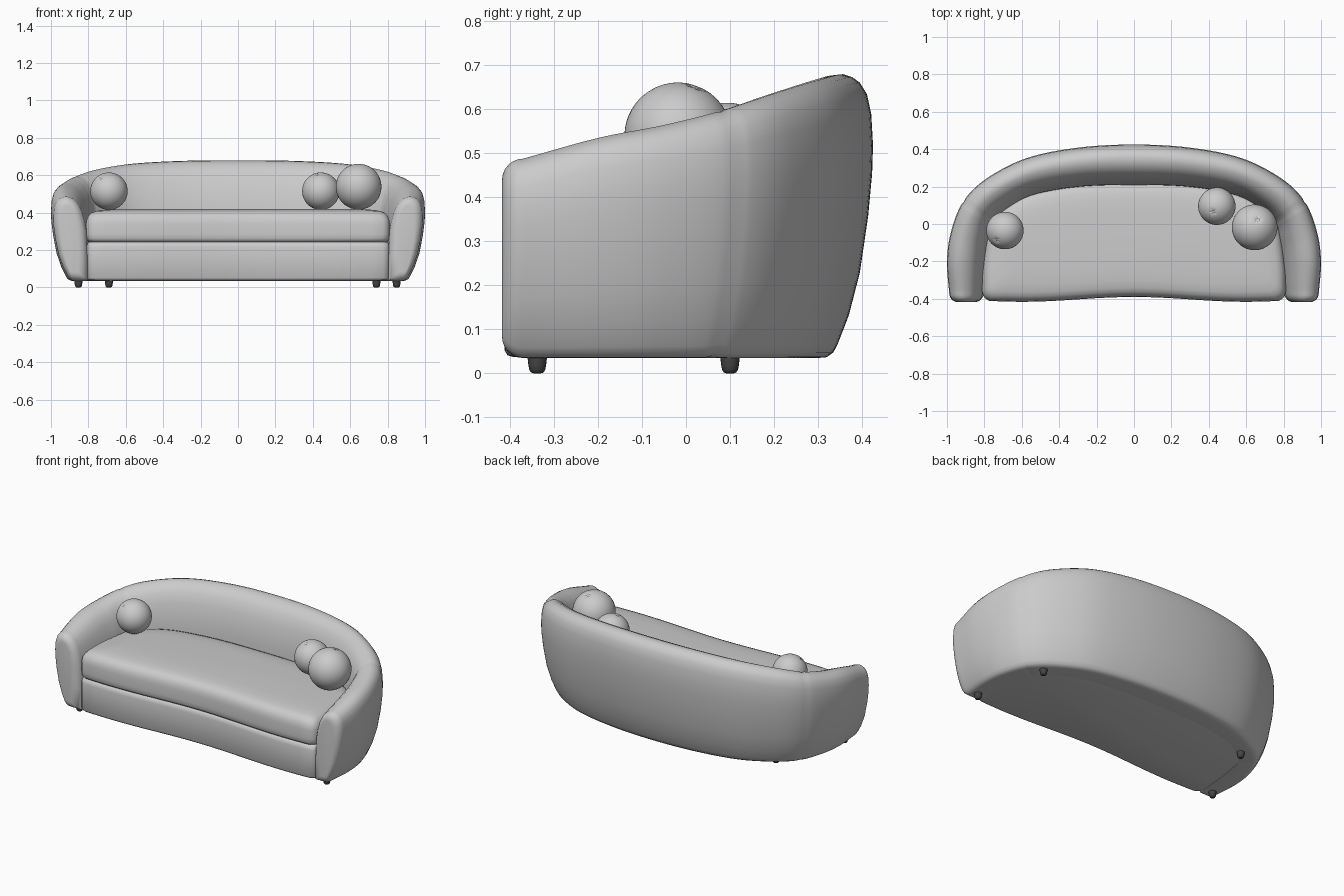
import bpy, bmesh, math
from mathutils import Vector

if "Cube" in bpy.data.objects:
    bpy.data.objects.remove(bpy.data.objects["Cube"])

N = 8  # samples per spline span


def finish(name, bm, angle=45):
    bmesh.ops.recalc_face_normals(bm, faces=bm.faces)
    me = bpy.data.meshes.new(name)
    bm.to_mesh(me)
    bm.free()
    ob = bpy.data.objects.new(name, me)
    bpy.context.collection.objects.link(ob)
    bpy.ops.object.select_all(action='DESELECT')
    ob.select_set(True)
    bpy.context.view_layer.objects.active = ob
    bpy.ops.object.shade_smooth_by_angle(angle=math.radians(angle))
    return ob


def loft(bm, rings):
    loops = [[bm.verts.new(p) for p in r] for r in rings]
    for a, b in zip(loops, loops[1:]):
        for i in range(len(a)):
            j = (i + 1) % len(a)
            bm.faces.new((a[i], a[j], b[j], b[i]))
    bm.faces.new(loops[0])
    bm.faces.new(loops[-1])


def spline(pts):
    pts = [Vector(p) for p in pts]
    out = []
    for i in range(len(pts) - 1):
        p1, p2 = pts[i], pts[i + 1]
        p0 = pts[i - 1] if i else 2 * p1 - p2
        p3 = pts[i + 2] if i + 2 < len(pts) else 2 * p2 - p1
        for k in range(N):
            t = k / N
            out.append(0.5 * (2 * p1 + (p2 - p0) * t + (2 * p0 - 5 * p1 + 4 * p2 - p3) * t**2
                              + (3 * p1 - p0 - 3 * p2 + p3) * t**3))
    return out + [pts[-1]]


# Wrap-around shell stations: outer x, y, inner x, y, top height
half = [(0.988, -0.37, 0.81, -0.37, 0.488), (1.0, -0.2, 0.795, -0.2, 0.535),
        (0.978, -0.04, 0.78, -0.09, 0.563), (0.913, 0.12, 0.755, 0.01, 0.597),
        (0.79, 0.242, 0.67, 0.09, 0.632), (0.575, 0.352, 0.53, 0.16, 0.662),
        (0.3, 0.408, 0.28, 0.202, 0.677), (0, 0.425, 0, 0.21, 0.68)]
full = half + [(-a, b, -c, d, h) for a, b, c, d, h in half[-2::-1]]
stations = spline(full)

# Cross-section: outer side (inward offset, height fraction), inner side (width fraction, height fraction)
outer = [(.125, 0), (.105, 0.003), (.09, .02), (.08, .05), (.055, .15), (.03, .3), (.011, .5),
         (.002, .65), (0, .75), (.004, .86), (.014, .93), (.03, .97), (.048, .99), (.068, 1)]
inner = [(.45, .995), (.6, .972), (.74, .92), (.86, .83), (.95, .71), (1, .6), (1.04, .3), (1.04, 0)]
Z0 = 0.035


def section(st, inset=0, dy=0):
    o, i, h = Vector(st[0:2]), Vector(st[2:4]), st[4]
    w = (i - o).length
    d = (i - o) / w
    zc = (Z0 + h) / 2
    ring = []
    for u, f in outer + [(u * w, f) for u, f in inner]:
        z = Z0 + f * (h - Z0)
        u = w / 2 + (u - w / 2) * (1 - inset / (w / 2))
        z = zc + (z - zc) * (1 - inset / (h - zc))
        p = o + d * u
        ring.append((p.x, p.y + dy, z))
    return ring


R = 0.048
seams = (3 * N, len(stations) - 1 - 3 * N)
rounding = [math.radians(a) for a in (90, 75, 60, 45, 30, 15)]
cap = lambda st: [section(st, R * (1 - math.cos(a)), -R * math.sin(a)) for a in rounding]
rings = cap(stations[0])
rings += [section(s, 0.003 if k in seams else 0) for k, s in enumerate(stations)]
rings += cap(stations[-1])[::-1]
bm = bmesh.new()
loft(bm, rings)
finish("arm_and_back_shell", bm, 50)


# Seat cushion and base share one outline with a wavy front; profile is (inset, height)
def seat_block(name, profile, back):
    line = [(s[2] * 1.012, s[3] + 0.015) for s in stations if s[3] > -0.3]
    line += [(-0.812, -0.36), (-0.806, -0.385), (-0.795, -0.398)]
    for k in range(25):
        x = -0.775 + 1.55 * k / 24
        line.append((x, -0.39 - 0.026 * math.sin(math.pi * x / 1.2) ** 2 + back))
    line += [(0.795, -0.398), (0.806, -0.385), (0.812, -0.36)]
    bm = bmesh.new()
    loft(bm, [[(x * (1 - i / 0.8), -0.1 + (y + 0.1) * (1 - i / 0.3), z) for x, y in line]
              for i, z in profile])
    finish(name, bm, 60)


seat_block("seat_cushion", [(.03, .24), (.008, .248), (.001, .262), (0, .285), (0, .34), (.004, .365),
                            (.013, .385), (.028, .4), (.05, .409), (.09, .415), (.15, .419)], 0)
seat_block("seat_base", [(.02, .037), (.006, .041), (0, .052), (0, .215), (.004, .232),
                         (.014, .243), (.03, .246)], 0.004)


# Ball cushions with a small puckered dimple
def ball(name, loc, r, pole):
    bm = bmesh.new()
    bmesh.ops.create_uvsphere(bm, u_segments=40, v_segments=40, radius=r)
    for v in bm.verts:
        a = v.co.angle(Vector((0, 0, 1)))
        if a < 0.22:
            pleat = 1 + 0.4 * math.cos(5 * math.atan2(v.co.y, v.co.x))
            v.co *= 1 - 0.06 * (1 - a / 0.22) * (pleat if a > 0.01 else 1)
    ob = finish(name, bm, 60)
    ob.rotation_euler = Vector(pole).to_track_quat('Z', 'Y').to_euler()
    ob.location = loc


ball("ball_cushion_left", (-0.69, -0.035, 0.515), 0.1, (-0.045, -0.05, 0.07))
ball("ball_cushion_right_small", (0.443, 0.095, 0.515), 0.1, (-0.02, -0.03, 0.09))
ball("ball_cushion_right_large", (0.645, -0.018, 0.539), 0.122, (0.015, 0.04, 0.11))

# Feet: short dark tapered pegs with rounded tips
dark = bpy.data.materials.new("dark_foot")
dark.diffuse_color = (0.06, 0.06, 0.06, 1)
dark.use_nodes = True
dark.node_tree.nodes["Principled BSDF"].inputs["Base Color"].default_value = dark.diffuse_color
profile = [(.008, 0), (.014, .002), (.018, .008), (.02, .018), (.022, .035), (.022, .05)]
for name, x, y in (("front_foot_left", -0.853, -0.338), ("front_foot_right", 0.848, -0.338),
                   ("back_foot_left", -0.69, 0.1), ("back_foot_right", 0.74, 0.1)):
    bm = bmesh.new()
    loft(bm, [[(x + r * math.cos(k * math.tau / 20), y + r * math.sin(k * math.tau / 20), z)
               for k in range(20)] for r, z in profile])
    finish(name, bm).data.materials.append(dark)
